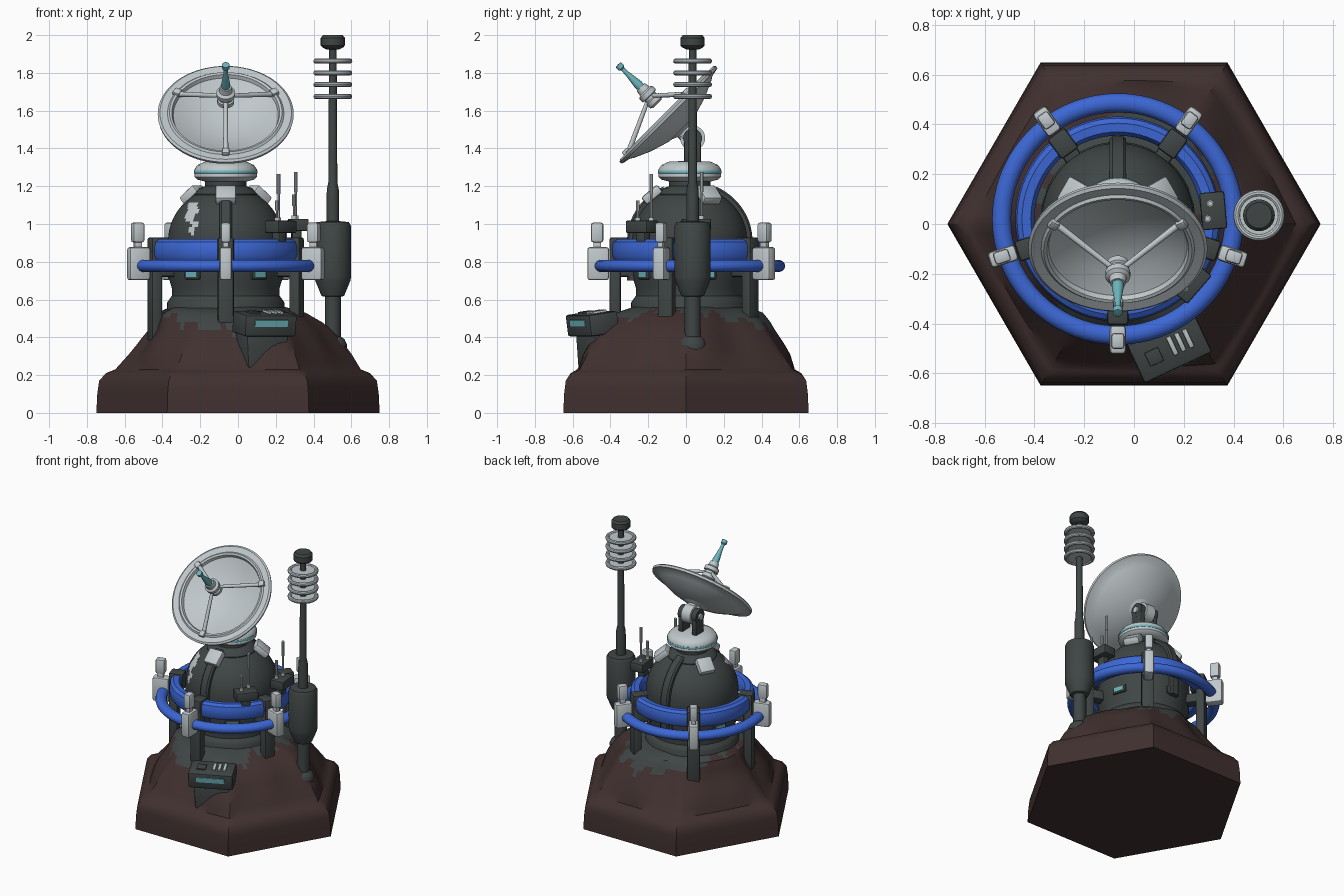
import bpy, bmesh, math
from math import sin, cos, pi, radians
from mathutils import Matrix, Vector

if "Cube" in bpy.data.objects:
    bpy.data.objects.remove(bpy.data.objects["Cube"])

CX, CY = -0.065, 0.02          # axis of the dome


def material(name, rgb):
    m = bpy.data.materials.new(name)
    m.diffuse_color = (*rgb, 1)
    m.use_nodes = True
    m.node_tree.nodes["Principled BSDF"].inputs["Base Color"].default_value = m.diffuse_color
    return m


BROWN = material("brown rock", (0.052, 0.030, 0.029))
DARK = material("dark metal", (0.050, 0.060, 0.059))
WHITE = material("light grey metal", (0.53, 0.58, 0.60))
BLUE = material("blue ring", (0.045, 0.135, 0.66))
TEAL = material("teal glow", (0.15, 0.46, 0.50))


def finish(name, bm, mats, M=Matrix()):
    bmesh.ops.recalc_face_normals(bm, faces=bm.faces)
    me = bpy.data.meshes.new(name)
    bm.to_mesh(me)
    bm.free()
    ob = bpy.data.objects.new(name, me)
    for m in mats if isinstance(mats, list) else [mats]:
        me.materials.append(m)
    ob.matrix_world = M
    bpy.context.collection.objects.link(ob)
    return ob


def box(name, size, mat, M, bevel=0.008, taper=1.0):
    bm = bmesh.new()
    bmesh.ops.create_cube(bm, size=1)
    for v in bm.verts:
        k = taper if v.co.z < 0 else 1
        v.co = Vector((v.co.x * size[0] * k, v.co.y * size[1] * k, v.co.z * size[2]))
    if bevel:
        bmesh.ops.bevel(bm, geom=bm.edges[:], offset=bevel, segments=2, affect='EDGES', profile=0.5)
    return finish(name, bm, mat, M)


def lathe(name, prof, mats, M=Matrix(), n=48, closed=False, rule=None):
    """Spin (radius, height) points round local z; rule picks the material of a face."""
    bm = bmesh.new()
    rows = []
    for r, z in prof:
        if r < 1e-6:
            rows.append([bm.verts.new((0, 0, z))] * n)
        else:
            rows.append([bm.verts.new((r * cos(2 * pi * i / n), r * sin(2 * pi * i / n), z)) for i in range(n)])
    pairs = list(zip(rows, rows[1:])) + ([(rows[-1], rows[0])] if closed else [])
    for a, b in pairs:
        for i in range(n):
            j = (i + 1) % n
            f = bm.faces.new(list(dict.fromkeys((a[i], a[j], b[j], b[i]))))
            if rule:
                f.material_index = rule(f.calc_center_median())
    if not closed:
        for row in (rows[0], rows[-1]):
            if row[0] is not row[1]:
                bm.faces.new(row)
    return finish(name, bm, mats, M)


def ring(name, R, rx, rz, z, mat, M, n=64, k=14):
    prof = [(R + rx * cos(2 * pi * i / k), z + rz * sin(2 * pi * i / k)) for i in range(k)]
    return lathe(name, prof, mat, M, n, True)


def rod(name, p, q, r0, mat, r1=None, M=Matrix(), n=16):
    p, q = Vector(p), Vector(q)
    d = q - p
    T = M @ Matrix.Translation(p) @ d.to_track_quat('Z', 'Y').to_matrix().to_4x4()
    return lathe(name, [(r0, 0), (r1 or r0, d.length)], mat, T, n)


def at(x, y, z, turn=0, axis='Z'):
    return Matrix.Translation((x, y, z)) @ Matrix.Rotation(radians(turn), 4, axis)


def polar(deg, r, z):
    return at(CX, CY, 0, deg) @ Matrix.Translation((r, 0, z))


AXIS = at(CX, CY, 0)

# Rock base: hexagon that blends into a rounded, lumpy mound
prof = [(.75, 0, 1), (.745, .1, 1), (.735, .17, 1), (.70, .21, .95), (.65, .23, .85), (.59, .31, .7),
        (.52, .40, .6), (.45, .48, .4), (.39, .53, .2), (.30, .56, 0), (.15, .57, 0)]
fine = []
for p, q in zip(prof, prof[1:]):
    fine += [tuple(a + (b - a) * t / 2 for a, b in zip(p, q)) for t in range(2)]
fine.append(prof[-1])
bm = bmesh.new()
N = 96
rows = []
for r, z, k in fine:
    row = []
    for i in range(N):
        a = 2 * pi * i / N
        hexr = cos(pi / 6) / cos(a % (pi / 3) - pi / 6)
        lump = 1 + min(1, max(0, (z - .23) / .1)) * (.03 * sin(5 * a + 1) + .02 * sin(9 * a))
        rr = r * (k * hexr + 1 - k) * lump
        s = max(0, (z - .45) / .12)
        row.append(bm.verts.new((rr * cos(a) + CX * s, rr * sin(a) + CY * s, z)))
    rows.append(row)
for a, b in zip(rows, rows[1:]):
    for i in range(N):
        f = bm.faces.new((a[i], a[(i + 1) % N], b[(i + 1) % N], b[i]))
        c = f.calc_center_median()
        w = math.atan2(c.y, c.x)
        f.material_index = int(c.z > .50 - .06 * cos(2 * (w + 1.7)) + .025 * sin(17 * w))
bm.faces.new(rows[0])
bm.faces.new(rows[-1])
finish("rock_mound", bm, [BROWN, DARK])

# Dome body, with a jagged bare patch on the front left
def patch(c):
    w = math.degrees(math.atan2(c.y, c.x))
    t = (c.z - .94) / .17
    return int(0 < t < 1 and abs(w + 122 + 18 * t + 4 * sin(t * 14)) < 2 + 9 * t)


dome = [(.31, .45), (.31, .585), (.30, .60), (.285, .62), (.285, .66), (.297, .70), (.305, .78)]
dome += [(.305 * cos(radians(t)), .91 + .29 * sin(radians(t))) for t in range(0, 66, 3)]
lathe("dome", dome, [DARK, WHITE], AXIS, 96, rule=patch)
lathe("dome_collar", [(.16, 1.12), (.165, 1.16), (.14, 1.19), (.11, 1.2), (.11, 1.24)], DARK, AXIS)
lathe("turret", [(.11, 1.225), (.15, 1.235), (.165, 1.25), (.165, 1.29), (.15, 1.312), (.11, 1.33), (0, 1.335)],
      WHITE, AXIS)
lathe("turret_stripe", [(.167, 1.268), (.169, 1.271), (.169, 1.279), (.167, 1.282)], TEAL, AXIS)

# Front and back ribs over the dome
for name, deg in (("front_rib", -90), ("back_rib", 90)):
    bm = bmesh.new()
    path = [(1, 0, .70), (1, 0, .82)] + [(cos(radians(t)), sin(radians(t)), .91) for t in range(0, 66, 5)]
    secs = []
    for c, s, z in path:
        secs.append([bm.verts.new((R * c, y, z + (R - .015) * s))
                     for R, y in ((.28, -.033), (.322, -.033), (.332, -.022), (.332, .022), (.322, .033), (.28, .033))])
    for a, b in zip(secs, secs[1:]):
        for i in range(6):
            bm.faces.new((a[i], a[(i + 1) % 6], b[(i + 1) % 6], b[i]))
    bm.faces.new(secs[0])
    bm.faces.new(secs[-1])
    finish(name, bm, DARK, polar(deg, 0, 0))
for deg in (30, 150, 270):
    box("dome_clamp", (.11, .11, .05), WHITE, polar(deg, .20, 1.155) @ Matrix.Rotation(radians(40), 4, 'Y'), .012)

# Blue rings
lathe("upper_ring", [(.335, .83), (.335, .895), (.35, .918), (.385, .92), (.405, .905), (.412, .88), (.412, .83),
                     (.40, .81), (.35, .81)], BLUE, AXIS, 72, True)
ring("lower_ring", .467, .038, .033, .778, BLUE, AXIS, 72)

# Five legs, struts, clips, light brackets and windows
for i in range(5):
    d = -90 + 72 * i
    box("leg", (.06, .085, .48), DARK, polar(d, .395, .62), .012)
    box("leg_strut", (.15, .07, .07), DARK, polar(d, .345, .755), .012)
    box("ring_clip", (.10, .085, .125), DARK, polar(d, .375, .867), .012)
    box("bracket", (.115, .065, .175), WHITE, polar(d, .485, .79), .014)
    box("bracket_stem", (.04, .03, .06), WHITE, polar(d, .49, .89), .004)
    box("bracket_lamp", (.065, .052, .105), WHITE, polar(d, .49, .955), .012)
    box("window_frame", (.03, .10, .055), DARK, polar(d + 36, .293, .735), .008)
    box("window", (.008, .07, .03), TEAL, polar(d + 36, .307, .735), 0)

# Two instrument boxes with whip antennas on the ring
for deg, z, rods in ((5, .995, ((-.01, .03, .28), (-.025, -.03, .16))), (-41, .985, ((-.04, .03, .28), (.0, -.03, .14)))):
    box("instrument_box", (.10, .15, .065), DARK, polar(deg, .385, z))
    box("instrument_stem", (.05, .06, .10), DARK, polar(deg, .375, z - .06))
    for x, y, h in rods:
        M = polar(deg, .385, z)
        rod("whip_base", (x, y, .02), (x, y, .05), .014, WHITE, M=M, n=12)
        rod("whip_antenna", (x, y, .03), (x, y, h * .65), .006, WHITE, M=M, n=10)
        rod("whip_tip", (x, y, h * .62), (x, y, h), .010, WHITE, M=M, n=10)

# Yoke carrying the dish
for s in (-1, 1):
    box("yoke_arm", (.035, .09, .15), DARK, at(CX + s * .055, .035, 1.38), .008)
    rod("yoke_bearing", (CX + s * .037, .035, 1.455), (CX + s * .073, .035, 1.455), .05, DARK, n=28)
rod("pivot_hub", (CX - .036, .035, 1.455), (CX + .036, .035, 1.455), .066, WHITE, n=32)
rod("pivot_pin", (CX - .085, .035, 1.455), (CX + .085, .035, 1.455), .022, WHITE)

# Dish, feed and struts, tilted 45 degrees up and forward
D = at(CX, -.095, 1.58, 45, 'X')
lathe("dish", [(0, -.085), (.1, -.075), (.2, -.045), (.278, -.006), (.285, .014), (.298, .018), (.308, .008),
               (.348, .012), (.36, .003), (.357, -.012), (.31, -.022), (.29, -.035), (.2, -.075), (.1, -.105), (0, -.115)],
      WHITE, D, 72)
lathe("dish_mount", [(.05, -.18), (.05, -.12), (.085, -.105), (.085, -.09)], WHITE, D)
lathe("feed_hub", [(.03, .08), (.045, .09), (.045, .115), (.037, .12), (.037, .135), (.05, .14), (.05, .165),
                   (.035, .175), (.03, .205), (0, .205)], WHITE, D, 28)
lathe("feed_horn", [(.022, .20), (.024, .225), (.012, .31), (.011, .34), (.02, .348), (.02, .372), (0, .375)],
      TEAL, D, 20)
for deg in (30, 150, 270):
    x, y = cos(radians(deg)), sin(radians(deg))
    rod("feed_strut", (.295 * x, .295 * y, .005), (.03 * x, .03 * y, .125), .014, WHITE, .011, D)
    box("strut_foot", (.04, .04, .025), WHITE, D @ at(.297 * x, .297 * y, .018, deg), .006)

# Mast
MAST = at(.502, .035, 0)
lathe("mast_foot", [(.045, .30), (.07, .325), (.076, .36), (.062, .39), (.042, .405), (.042, .62)], DARK, MAST, 32)
lathe("mast_housing", [(.05, .615), (.06, .62), (.093, .70), (.096, .72), (.096, .99), (.085, 1.01), (.035, 1.015)],
      DARK, MAST, 32)
lathe("mast_pole", [(.034, 1.0), (.032, 1.18), (.024, 1.22), (.02, 1.94)], DARK, MAST, 20)
for z in (1.675, 1.738, 1.80, 1.862):
    ring("mast_ring", .089, .014, .014, z, WHITE, MAST, 40, 10)
    lathe("mast_ring_web", [(.02, z - .006), (.085, z - .006), (.085, z + .006), (.02, z + .006)], WHITE, MAST, 32)
lathe("mast_cap", [(.035, 1.925), (.055, 1.935), (.064, 1.945), (.064, 1.985), (.052, 2.0), (0, 2.0)], DARK, MAST, 24)

# Control console
K = at(.14, -.495, 0, 25)
box("console_head", (.30, .17, .115), DARK, K @ at(0, 0, .472, 8, 'X'), .012)
box("console_pedestal", (.25, .15, .26), DARK, K @ at(0, .03, .32), .012, .85)
box("console_screen", (.19, .008, .036), TEAL, K @ at(0, -.086, .473, 8, 'X'), 0)
box("console_pad", (.06, .06, .014), DARK, K @ at(-.07, -.01, .531, 8, 'X'), .003)
for x in (.015, .05, .085):
    box("console_slider", (.02, .08, .018), WHITE, K @ at(x, 0, .533, 8, 'X'), .004)

# Smooth shading with sharp edges kept
bpy.ops.object.select_all(action='DESELECT')
for ob in bpy.context.collection.objects:
    ob.select_set(True)
    bpy.context.view_layer.objects.active = ob
bpy.ops.object.shade_smooth_by_angle(angle=radians(35))
